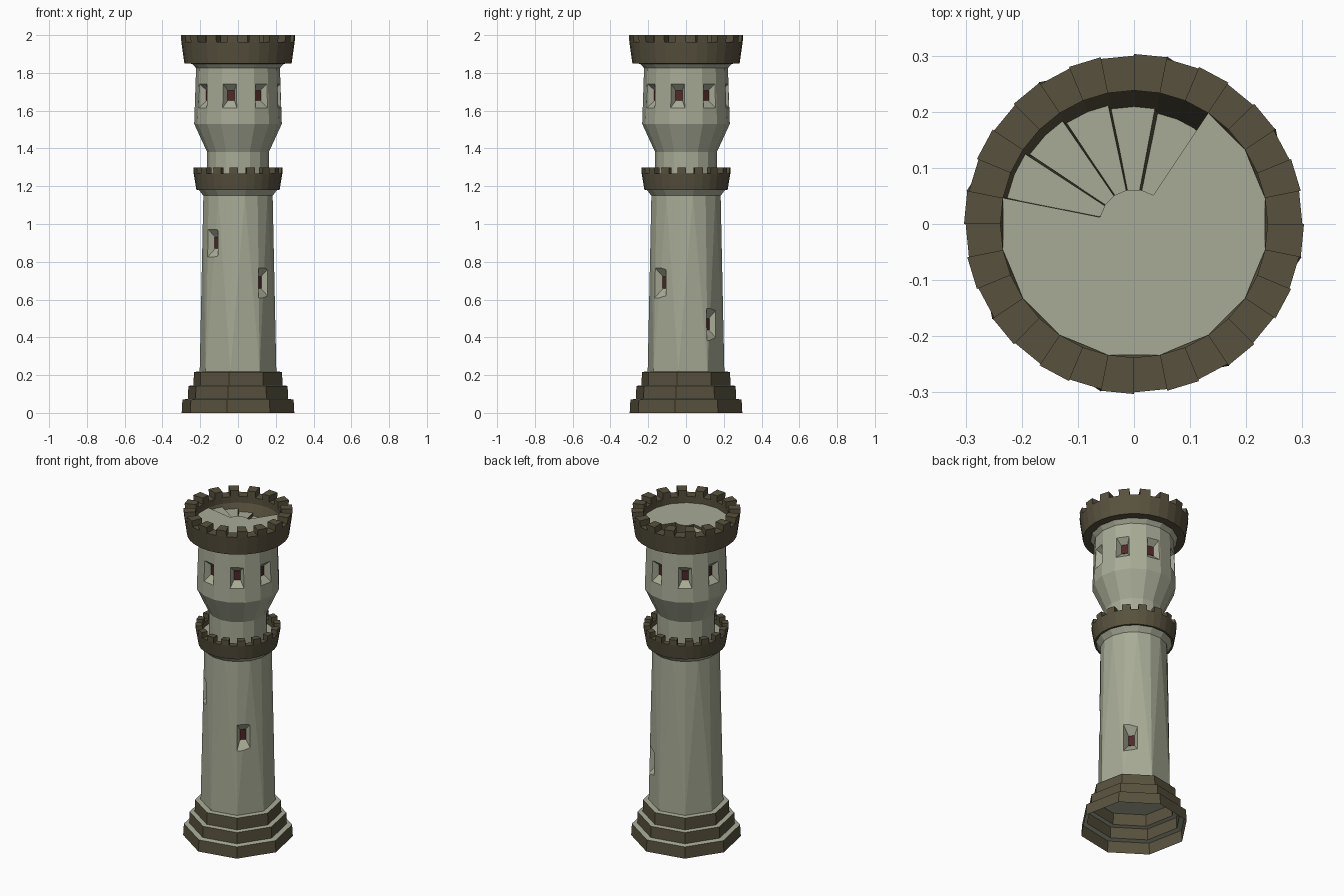
import bpy, bmesh, math
from mathutils import Vector

if "Cube" in bpy.data.objects:
    bpy.data.objects.remove(bpy.data.objects["Cube"])


def material(name, rgb):
    m = bpy.data.materials.new(name)
    m.diffuse_color = (*rgb, 1)
    m.use_nodes = True
    m.node_tree.nodes["Principled BSDF"].inputs["Base Color"].default_value = m.diffuse_color
    return m


STONE = material("pale stone", (0.39, 0.41, 0.305))
BROWN = material("brown stone", (0.098, 0.083, 0.048))
PANE = material("dark red pane", (0.08, 0.021, 0.021))


def pt(r, deg, z):
    a = math.radians(deg)
    return Vector((r * math.cos(a), r * math.sin(a), z))


def make(name, bm, mats, rule=None):
    bmesh.ops.recalc_face_normals(bm, faces=bm.faces)
    bm.normal_update()
    if rule:
        for f in bm.faces:
            f.material_index = rule(f)
    me = bpy.data.meshes.new(name)
    bm.to_mesh(me)
    bm.free()
    for m in mats:
        me.materials.append(m)
    ob = bpy.data.objects.new(name, me)
    bpy.context.collection.objects.link(ob)
    return ob


def skin(bm, rings, caps=(), loop=False):
    """Join rings of vertices with quads; returns the quads per band."""
    n = len(rings[0])
    pairs = list(zip(rings, rings[1:])) + ([(rings[-1], rings[0])] if loop else [])
    bands = [[bm.faces.new((a[i], a[(i + 1) % n], b[(i + 1) % n], b[i])) for i in range(n)]
             for a, b in pairs]
    for c in caps:
        bm.faces.new(rings[c])
    return bands


def ring(bm, r, z, n, phase):
    return [bm.verts.new(pt(r, phase + 360 * i / n, z)) for i in range(n)]


def lathe(name, profile, n, phase, mats, caps=(), rule=None):
    bm = bmesh.new()
    skin(bm, [ring(bm, r, z, n, phase) for r, z in profile], caps)
    return make(name, bm, mats, rule)


# Parapet ring with alternating raised merlons
def battlement(name, profile, top_band, rise, flare):
    bm = bmesh.new()
    bands = skin(bm, [ring(bm, r, z, 32, 11.25) for r, z in profile], loop=True)
    picked = bands[top_band][::2]
    res = bmesh.ops.extrude_discrete_faces(bm, faces=picked)
    outer = profile[top_band][0]
    for f in res["faces"]:
        for v in f.verts:
            if v.co.xy.length > outer - 0.005:
                v.co.x *= flare
                v.co.y *= flare
            v.co.z += rise
    return make(name, bm, [BROWN])


# Wedge or slab prism whose clockwise side slopes outwards
def prism(name, top, bottom):
    bm = bmesh.new()
    skin(bm, [[bm.verts.new(p) for p in bottom], [bm.verts.new(p) for p in top]], (0, 1))
    return make(name, bm, [STONE, BROWN], lambda f: 0 if f.normal.z > 0.9 else 1)


# Splayed window recess cut into a wall, with a pane at its back
def window(wall, name, deg, z, r, frame, pane, depth=0.035):
    n, t = pt(1, deg, 0), pt(1, deg + 90, 0)

    def rect(bm, w, h, rad):
        return [bm.verts.new(n * rad + t * (sx * w / 2) + Vector((0, 0, z + sz * h / 2)))
                for sx, sz in ((-1, -1), (1, -1), (1, 1), (-1, 1))]
    k = 1.5
    big = [p + (f - p) * k for f, p in zip(frame, pane)]
    bm = bmesh.new()
    skin(bm, [rect(bm, *pane, r - depth), rect(bm, *big, r - depth + depth * k)], (0, 1))
    cutter = make("window_cutter", bm, [STONE])
    cutter.hide_render = True
    mod = wall.modifiers.new("cut", "BOOLEAN")
    mod.operation, mod.solver, mod.object = "DIFFERENCE", "EXACT", cutter
    bpy.context.view_layer.update()
    dg = bpy.context.evaluated_depsgraph_get()
    cut_mesh = bpy.data.meshes.new_from_object(wall.evaluated_get(dg))
    wall.modifiers.clear()
    wall.data = cut_mesh
    bpy.data.objects.remove(cutter)
    bm = bmesh.new()
    skin(bm, [rect(bm, *pane, r - depth - 0.002), rect(bm, *pane, r - depth + 0.003)], (0, 1))
    make(name, bm, [PANE])


# Stepped octagonal base, open underneath
lathe("stepped_base", [(0.304, 0), (0.30, 0.07), (0.27, 0.075), (0.268, 0.143),
                       (0.24, 0.146), (0.238, 0.217), (0.195, 0.22)],
      8, 33.75, [BROWN, STONE], rule=lambda f: 1 if abs(f.normal.z) > 0.8 else 0)

# Tapering shaft: eight sides below turning into sixteen above
bm = bmesh.new()
low = ring(bm, 0.207, 0.215, 8, 33.75)
high = ring(bm, 0.187, 1.15, 16, 33.75)
lip = ring(bm, 0.215, 1.185, 16, 33.75)
for i in range(8):
    j = (i + 1) % 8
    a, b, c = high[2 * i], high[2 * i + 1], high[2 * j]
    bm.faces.new((low[i], low[j], b))
    bm.faces.new((low[i], b, a))
    bm.faces.new((low[j], c, b))
skin(bm, [high, lip])
bm.faces.new(low)
bm.faces.new(lip)
shaft = make("shaft", bm, [STONE])
for i, (deg, z) in enumerate(((225, 0.9), (315, 0.69), (45, 0.47))):
    window(shaft, f"shaft_pane_{i}", deg, z, 0.19, (0.075, 0.15), (0.033, 0.062))

# Middle gallery: parapet and walkway
battlement("gallery_parapet", [(0.20, 1.18), (0.22, 1.18), (0.235, 1.268), (0.20, 1.268)],
           2, 0.032, 1.005)
lathe("gallery_floor", [(0.21, 1.19), (0.21, 1.24)], 16, 11.25, [STONE], (0, 1))

# Neck flaring into the upper chamber
chamber = lathe("upper_chamber", [(0.163, 1.2), (0.163, 1.38), (0.232, 1.53),
                                  (0.222, 1.825), (0.242, 1.848)],
                16, 0, [STONE], (0, -1))
for i in range(8):
    window(chamber, f"chamber_pane_{i}", 33.75 + 45 * i, 1.68, 0.2225,
           (0.074, 0.125), (0.036, 0.055))

# Crown parapet
battlement("crown_parapet", [(0.20, 1.846), (0.284, 1.85), (0.30, 1.963),
                             (0.238, 1.963), (0.238, 1.925)], 2, 0.037, 1.01)

# Roof floor with a stair opening
FLOOR, DEEP, START, STEP = 1.925, 1.847, 168.75, 22.5
outer = [START + STEP * i for i in range(12)]
inner = [56.25 + STEP * i for i in range(6)]
top = [pt(0.238, a, FLOOR) for a in outer] + [pt(0.062, a, FLOOR) for a in inner]
bottom = [Vector((p.x, p.y, DEEP)) for p in top]
bottom[0] = pt(0.238, START - 2, DEEP)
bottom[-1] = pt(0.062, START - 4, DEEP)
prism("roof_floor", top, bottom)

# Stair wedges winding down clockwise
for i in range(5):
    a1 = START - STEP * i
    a0 = a1 - STEP
    z = FLOOR - 0.015 * (i + 1)
    r = 0.238 - 0.007 * i
    top = [pt(0.055, a1, z), pt(r, a1, z), pt(r, a0 + 1, z), pt(0.055, a0 + 2, z)]
    bottom = [pt(0.055, a1, DEEP), pt(r, a1, DEEP), pt(r, a0 - 1, DEEP), pt(0.055, a0 - 3, DEEP)]
    if i == 4:
        bottom = [Vector((p.x, p.y, DEEP)) for p in top]
    prism(f"stair_step_{i}", top, bottom)
